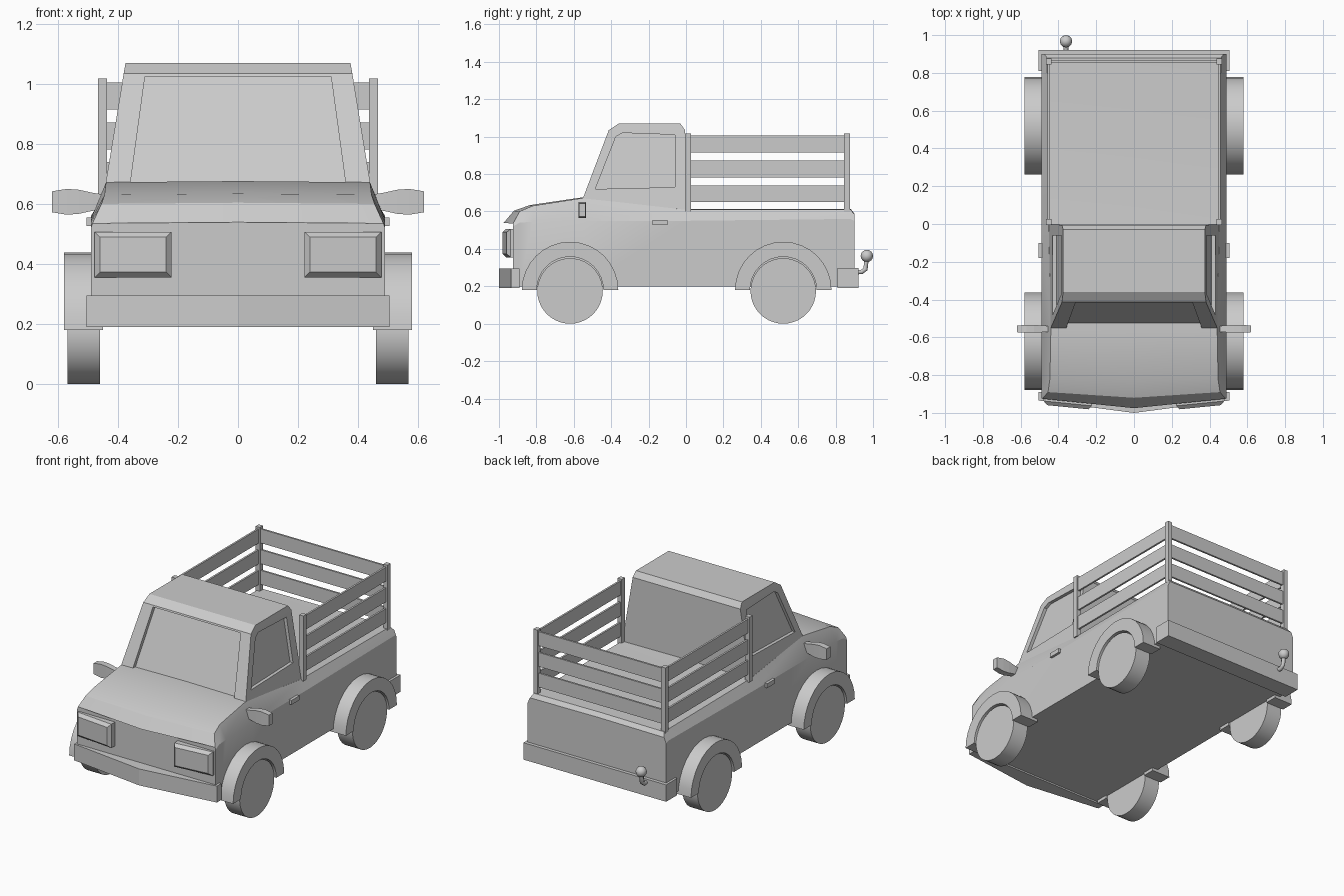
import bpy, bmesh, math
from mathutils import Vector

cube = bpy.data.objects.get("Cube")
if cube:
    bpy.data.objects.remove(cube, do_unlink=True)

paint = bpy.data.materials.new("light_grey")
paint.use_nodes = True
GREY = (0.6, 0.6, 0.6, 1)
paint.diffuse_color = GREY
paint.node_tree.nodes["Principled BSDF"].inputs["Base Color"].default_value = GREY


def finish(name, bm, smooth=None):
    bmesh.ops.recalc_face_normals(bm, faces=bm.faces)
    mesh = bpy.data.meshes.new(name)
    bm.to_mesh(mesh)
    bm.free()
    mesh.materials.append(paint)
    ob = bpy.data.objects.new(name, mesh)
    bpy.context.collection.objects.link(ob)
    if smooth:
        bpy.ops.object.select_all(action='DESELECT')
        ob.select_set(True)
        bpy.context.view_layer.objects.active = ob
        bpy.ops.object.shade_smooth_by_angle(angle=math.radians(smooth))
    return ob


def loft(name, rings, smooth=None, closed=False):
    """Skin a row of equal rings; cap the ends unless the row is a loop."""
    bm = bmesh.new()
    rows = [[bm.verts.new(p) for p in ring] for ring in rings]
    n = len(rows[0])
    pairs = list(zip(rows, rows[1:])) + ([(rows[-1], rows[0])] if closed else [])
    for a, b in pairs:
        for i in range(n):
            j = (i + 1) % n
            bm.faces.new((a[i], a[j], b[j], b[i]))
    if not closed:
        bm.faces.new(rows[0])
        bm.faces.new(rows[-1])
    return finish(name, bm, smooth)


def box(name, x, y, z):
    return loft(name, [[(x[0], b, c), (x[1], b, c), (x[1], d, c), (x[0], d, c)]
                       for c in z for b, d in [y]])


def cut(target, cutter):
    mod = target.modifiers.new("recess", 'BOOLEAN')
    mod.operation = 'DIFFERENCE'
    mod.solver = 'EXACT'
    mod.object = cutter
    cutter.hide_render = True
    cutter.hide_viewport = True
    cutter.display_type = 'WIRE'


# Lower body: y at side, nose bulge, roof-line half width, top z, shoulder z
stations = [(-.925, .05, .485, .535, .52), (-.89, .03, .455, .6, .54),
            (-.82, .015, .445, .63, .545), (-.55, 0, .44, .672, .55),
            (-.01, 0, .452, .61, .55), (.88, 0, .46, .61, .56), (.9, 0, .475, .585, .55)]
rings = []
for y, bulge, t, top, sh in stations:
    half = [(.49, y, .2), (.49, y, sh), (t, y, top)]
    mid = y - bulge
    rings.append([(0, mid, .2)] + half + [(0, mid, top + .004)]
                 + [(-a, b, c) for a, b, c in reversed(half)])
loft("lower_body", rings, 25)

# Cab: z, half width, front y, back y
cab = loft("cab", [[(-w, f, z), (w, f, z), (w, b, z), (-w, b, z)] for z, w, f, b in
                   [(.56, .459, -.593, 0), (1.035, .381, -.413, -.005),
                    (1.07, .375, -.36, -.03)]])


def side_x(z):
    return .44 - (z - .67) * .165


def wind_y(z):
    return -.55 + (z - .67) * .378


# Window recesses
window = [(-.485, .72), (-.06, .73), (-.06, 1.01), (-.34, 1.02), (-.375, 1.0)]
for s, side in ((1, "left"), (-1, "right")):
    cut(cab, loft(side + "_window_cutter",
                  [[(s * (side_x(z) + d), y, z) for y, z in window] for d in (-.02, .03)]))
shield = [(-.36, .66), (.36, .66), (.31, 1.025), (-.31, 1.025)]
cut(cab, loft("windshield_cutter",
              [[(x, wind_y(z) + d, z) for x, z in shield] for d in (.025, -.04)]))


# Wedge-nosed front bumper
def nose(x, front, slope):
    return front + abs(x) * slope


loft("front_bumper", [[(x, nose(x, -1, .13), .19), (x, -.89, .19),
                       (x, -.89, .295), (x, nose(x, -1, .13), .295)]
                      for x in (-.505, 0, .505)])
box("rear_bumper", (-.505, .505), (.81, .922), (.19, .298))

for s, side in ((1, "left"), (-1, "right")):
    # Bevelled headlight
    rings = []
    for inset, depth in ((0, .03), (0, -.01), (.018, -.03)):
        x0, x1, z0, z1 = .222 + inset, .478 - inset, .355 + inset, .507 - inset
        rings.append([(s * x, nose(x, -.975, .1) + depth, z)
                      for x, z in ((x0, z0), (x1, z0), (x1, z1), (x0, z1))])
    loft(side + "_headlight", rings)

    # Door mirror, swelling toward its outer end
    loft(side + "_mirror", [[(s * x, -.555 - d, .607 - h), (s * x, -.555 + d, .607 - h),
                             (s * x, -.555 + d, .607 + h), (s * x, -.555 - d, .607 + h)]
                            for x, h, d in ((.45, .025, .015), (.485, .03, .018),
                                            (.53, .04, .02), (.57, .043, .02),
                                            (.62, .035, .018))])
    box(side + "_door_handle", sorted((s * .48, s * .505)), (-.18, -.1), (.527, .555))

    for y, end in ((-.62, "front"), (.52, "rear")):
        # Wheel disc
        loft(f"{end}_{side}_wheel",
             [[(s * x, y + .175 * math.cos(a), .175 + .175 * math.sin(a))
               for a in [math.tau * k / 40 for k in range(40)]] for x in (.46, .568)], 30)
        # Half-ring wheel arch
        rings = []
        for k in range(17):
            a = math.pi * k / 16
            rings.append([(s * x, y + r * math.cos(a), .18 + r * math.sin(a))
                          for x, r in ((.45, .178), (.58, .178), (.58, .258), (.45, .258))])
        loft(f"{end}_{side}_arch", rings, 30)

    # Bed posts and side slats
    for y, end in ((.01, "front"), (.86, "rear")):
        box(f"{end}_{side}_post", sorted((s * .437, s * .467)), (y - .016, y + .016), (.6, 1.018))
    for z in (.65, .782, .915):
        box(side + "_slat", sorted((s * .446, s * .458)), (.01, .86), (z, z + .09))

for z in (.65, .782, .915):
    box("rear_slat", (-.45, .45), (.854, .866), (z, z + .09))

# Tow hitch: bent bar with a ball
curve = bpy.data.curves.new("hitch_bar", 'CURVE')
curve.dimensions = '3D'
curve.bevel_depth = .014
curve.bevel_resolution = 1
curve.use_fill_caps = True
path = [(.9, .275), (.94, .277), (.96, .292), (.965, .35)]
spline = curve.splines.new('POLY')
spline.points.add(len(path) - 1)
for p, (y, z) in zip(spline.points, path):
    p.co = (-.36, y, z, 1)
curve.materials.append(paint)
bpy.context.collection.objects.link(bpy.data.objects.new("hitch_bar", curve))
bm = bmesh.new()
bmesh.ops.create_uvsphere(bm, u_segments=12, v_segments=8, radius=.033)
bmesh.ops.translate(bm, verts=bm.verts, vec=Vector((-.36, .967, .362)))
finish("hitch_ball", bm, 40)
